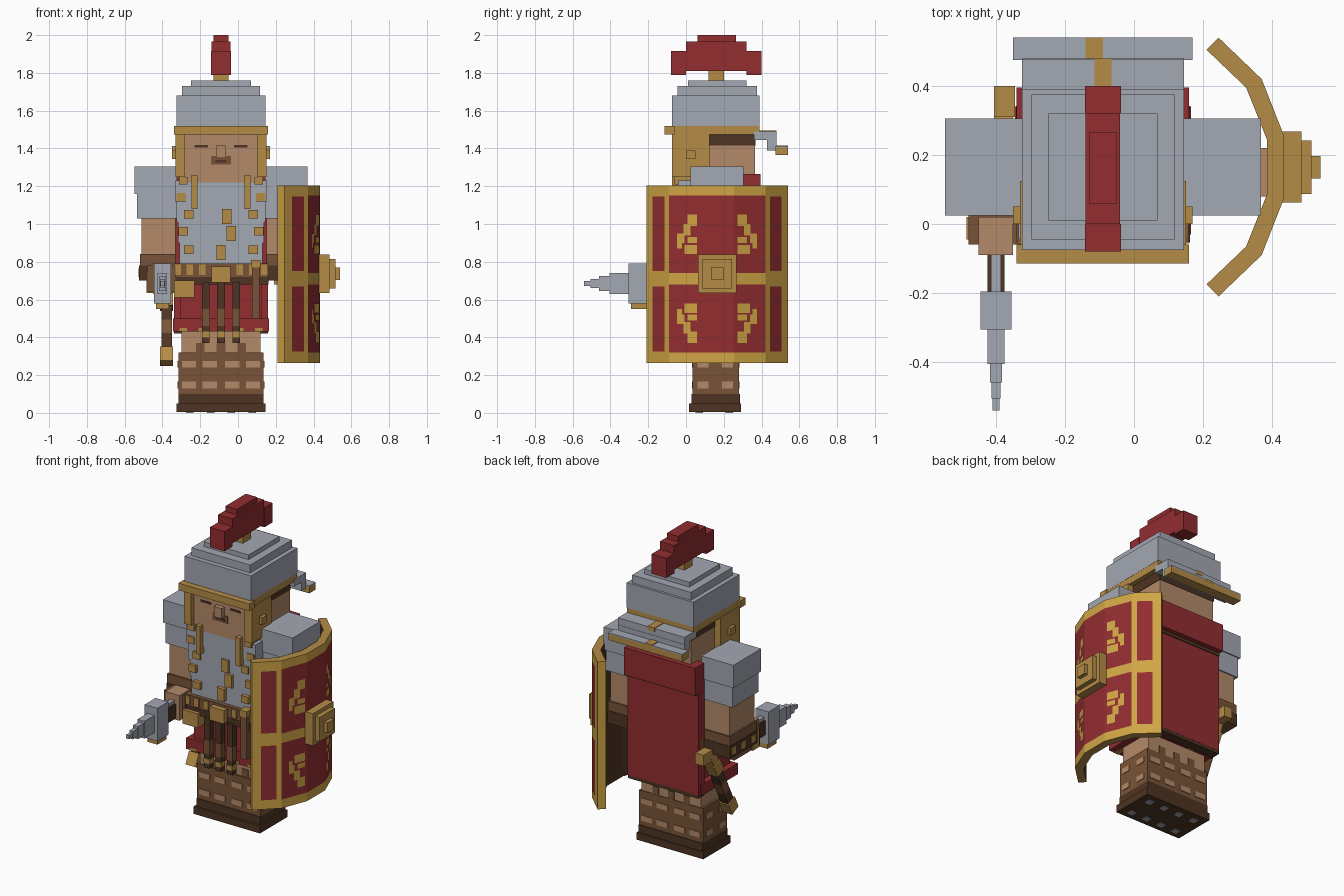
import bpy
import bmesh
from mathutils import Matrix, Vector

cube = bpy.data.objects.get("Cube")
if cube:
    bpy.data.objects.remove(cube, do_unlink=True)

CENTRE = -.09  # middle of the figure; the shield shifts it off x = 0


def paint(name, code):
    """One flat material from an sRGB hex code."""
    channels = [int(code[i:i + 2], 16) / 255 for i in (0, 2, 4)]
    linear = [c / 12.92 if c < .04 else ((c + .055) / 1.055) ** 2.4 for c in channels]
    material = bpy.data.materials.new(name)
    material.use_nodes = True
    material.diffuse_color = (*linear, 1)
    material.node_tree.nodes["Principled BSDF"].inputs["Base Color"].default_value = (*linear, 1)
    return material


steel = paint("steel grey", "a3a8b2")
bronze = paint("bronze", "b58c47")
yellow = paint("shield yellow", "d0a545")
red = paint("cloth red", "922d30")
skin = paint("skin", "b48a6a")
leather = paint("leather brown", "795438")
dark = paint("dark brown", "4e3423")


def finish(name, bm, materials):
    mesh = bpy.data.meshes.new(name)
    bm.to_mesh(mesh)
    bm.free()
    for material in materials:
        mesh.materials.append(material)
    obj = bpy.data.objects.new(name, mesh)
    bpy.context.collection.objects.link(obj)
    return obj


def block(name, material, width, y, z, x=0, mirror=False, tilt=0):
    """Box centred at x from the body middle, spanning the y and z ranges."""
    for side in ((1, -1) if mirror else (1,)):
        bm = bmesh.new()
        size = (width, y[1] - y[0], z[1] - z[0], 1)
        bmesh.ops.create_cube(bm, size=1, matrix=Matrix.Diagonal(size))
        label = name if not mirror else ("left_" if side > 0 else "right_") + name
        obj = finish(label, bm, [material])
        obj.location = (CENTRE + side * x, sum(y) / 2, sum(z) / 2)
        obj.rotation_euler.x = tilt


# Boots and legs
block("sole", dark, width=.47, y=(.015, .29), z=(.004, .05))
for row in (-.08, .08):
    for column in range(4):
        block("hobnail", steel, width=.04, y=(.13 + row, .17 + row), z=(0, .006), x=column * .11 - .165)
block("boot_welt", dark, width=.45, y=(.03, .285), z=(.05, .1))
block("boots", leather, width=.45, y=(.035, .28), z=(.1, .32))
block("legs", skin, width=.42, y=(.045, .275), z=(.32, .5))
for z in ((.13, .165), (.24, .275)):
    for x in (.06, .17):
        block("boot_opening", skin, width=.075, y=(.031, .284), z=z, x=x, mirror=True)
    for y in ((.06, .12), (.19, .25)):
        block("boot_side_opening", skin, width=.458, y=y, z=z)
for x in (-.11, 0, .11):
    block("boot_lace", leather, width=.045, y=(.041, .279), z=(.32, .37), x=x)

# Skirt, hem and hanging straps
block("skirt", red, width=.43, y=(-.01, .33), z=(.48, .7))
block("skirt_hem", red, width=.51, y=(-.03, .34), z=(.43, .5))
for x in (.1, .2):
    block("hem_trim", bronze, width=.04, y=(-.034, .344), z=(.43, .45), x=x, mirror=True)
for x in (-.08, 0, .08):
    block("apron_strap", dark, width=.04, y=(-.07, -.03), z=(.37, .69), x=x)
    block("strap_middle", leather, width=.042, y=(-.073, -.03), z=(.46, .55), x=x)
    block("strap_tip", bronze, width=.042, y=(-.075, -.03), z=(.4, .43), x=x)
block("dagger_sheath", leather, width=.04, y=(-.08, -.03), z=(.5, .78), x=.185)
block("dagger_pommel", bronze, width=.05, y=(-.085, -.03), z=(.77, .81), x=.185)

# Belt
block("belt", leather, width=.5, y=(-.05, .34), z=(.68, .79))
block("belt_lower_edge", dark, width=.505, y=(-.053, .342), z=(.68, .72))
block("buckle", bronze, width=.1, y=(-.085, -.04), z=(.69, .775))
for x in (.1, .165, .23):
    block("belt_stud", bronze, width=.035, y=(-.057, .344), z=(.73, .785), x=x, mirror=True)
block("hip_pouch", bronze, width=.11, y=(-.075, .04), z=(.61, .7), x=-.195)

# Banded armour, each band a little wider than the one below
for i in range(4):
    block("armour_band", steel, width=.44 + i * .016, y=(-.025 - i * .006, .33),
          z=(.79 + i * .11, .9 + i * .11))
for x, z in ((.03, 1.0), (.055, .91), (0, .81)):
    block("centre_clasp", bronze, width=.05, y=(-.049, 0), z=(z, z + .08), x=x)
for x, z in ((.17, 1.03), (.2, .94), (.17, .84), (.21, 1.12)):
    block("side_clasp", bronze, width=.05, y=(-.049, 0), z=(z, z + .045), x=x, mirror=True)
block("collar", red, width=.31, y=(-.04, .34), z=(1.22, 1.255))

# Cape
block("cape_top", red, width=.5, y=(.3, .395), z=(1.09, 1.265))
block("cape_shadow_edge", dark, width=.498, y=(.3, .365), z=(1.07, 1.09))
block("cape", red, width=.5, y=(.3, .36), z=(.44, 1.09))
block("cape_hem", dark, width=.498, y=(.3, .359), z=(.42, .44))

# Arms
block("shoulder_top", steel, width=.225, y=(.025, .305), z=(1.16, 1.305), x=.345, mirror=True)
block("shoulder_lower", steel, width=.21, y=(.032, .298), z=(1.03, 1.16), x=.34, mirror=True)
block("upper_arm", skin, width=.18, y=(.04, .29), z=(.84, 1.03), x=.33, mirror=True)
block("bracer", leather, width=.19, y=(.03, .3), z=(.7, .84), x=.335, mirror=True)
block("bracer_band", dark, width=.196, y=(.027, .303), z=(.7, .78), x=.335, mirror=True)
for y in ((.05, .09), (.15, .19), (.25, .29)):
    block("bracer_stud", bronze, width=.202, y=y, z=(.72, .765), x=.335, mirror=True)
block("forearm", leather, width=.15, y=(-.06, .2), z=(.64, .78), x=-.315)
block("cuff", bronze, width=.16, y=(-.045, .02), z=(.635, .75), x=-.315)
block("hand", skin, width=.1, y=(-.09, .02), z=(.63, .79), x=-.31)
block("shield_arm", skin, width=.2, y=(.08, .22), z=(.68, .82), x=.38)

# Sword pointing forward
block("sword_grip", dark, width=.05, y=(-.2, 0), z=(.64, .73), x=-.31)
block("sword_grip_ridge", steel, width=.03, y=(-.2, 0), z=(.63, .75), x=-.31)
block("sword_guard", steel, width=.09, y=(-.305, -.195), z=(.58, .79), x=-.31)
block("guard_foot", bronze, width=.07, y=(-.29, -.2), z=(.55, .58), x=-.31)
tip = -.305
for length, half, width in ((.1, .055, .05), (.055, .04, .035), (.045, .025, .025), (.035, .012, .02)):
    block("sword_blade", steel, width=width, y=(tip - length, tip), z=(.685 - half, .685 + half), x=-.31)
    tip -= length

# Scabbard hanging on a slant at the right hip
for i, material in enumerate((bronze, dark, leather, dark, bronze, bronze)):
    y, z = .11 + i * .036, .3 + i * .073
    wide = .07 if i in (0, 4) else .055
    block("scabbard_part", material, width=wide, y=(y - wide / 2, y + wide / 2),
          z=(z - .041, z + .041), x=-.288, tilt=-.45)
block("scabbard_mouth", bronze, width=.06, y=(.31, .4), z=(.66, .73), x=-.285)

# Head and face
block("head", skin, width=.4, y=(-.045, .365), z=(1.22, 1.5))
block("hair", dark, width=.406, y=(.1, .368), z=(1.415, 1.478))
block("nose", skin, width=.055, y=(-.075, -.04), z=(1.35, 1.415))
block("moustache", leather, width=.105, y=(-.051, -.04), z=(1.315, 1.36))
block("mouth", dark, width=.06, y=(-.053, -.04), z=(1.325, 1.34))
block("eye", dark, width=.07, y=(-.05, -.04), z=(1.405, 1.417), x=.105, mirror=True)

# Helmet
block("cheek_guard", bronze, width=.05, y=(-.075, .125), z=(1.25, 1.48), x=.215, mirror=True)
block("cheek_tip", bronze, width=.045, y=(-.06, .06), z=(1.21, 1.25), x=.2, mirror=True)
block("ear_boss", bronze, width=.03, y=(0, .05), z=(1.345, 1.39), x=.245, mirror=True)
block("chin_strap", bronze, width=.03, y=(-.075, -.035), z=(1.08, 1.26), x=.14, mirror=True)
block("helmet_band", bronze, width=.468, y=(-.073, .388), z=(1.475, 1.52))
block("brow_guard", bronze, width=.5, y=(-.115, -.06), z=(1.475, 1.52))
block("helmet_bowl", steel, width=.47, y=(-.075, .39), z=(1.52, 1.68))
block("helmet_step", steel, width=.415, y=(-.045, .375), z=(1.68, 1.73))
block("helmet_crown", steel, width=.315, y=(.01, .32), z=(1.73, 1.76))
block("neck_guard", steel, width=.47, y=(.36, .478), z=(1.445, 1.49))
block("neck_guard_riser", steel, width=.47, y=(.43, .48), z=(1.39, 1.445))
block("neck_guard_rim", bronze, width=.52, y=(.475, .54), z=(1.365, 1.405))
block("neck_guard_plate", steel, width=.52, y=(.475, .54), z=(1.405, 1.412))
block("neck_stripe", bronze, width=.05, y=(.39, .48), z=(1.47, 1.494))
block("neck_rim_stripe", bronze, width=.05, y=(.48, .541), z=(1.4, 1.416), x=-.025)

# Crest
block("crest_post", bronze, width=.08, y=(.12, .2), z=(1.75, 1.82))
block("crest_arch", red, width=.1, y=(0, .32), z=(1.81, 1.965))
block("crest_top", red, width=.08, y=(.06, .265), z=(1.9, 2))
block("crest_front", red, width=.105, y=(-.08, 0), z=(1.79, 1.915))
block("crest_back", red, width=.105, y=(.32, .4), z=(1.79, 1.915))

# Curved shield: a faceted profile, mirrored about its middle
MIDDLE = .165


def mirrored(half):
    return half + [(x, 2 * MIDDLE - y) for x, y in reversed(half)]


outer = mirrored([(.245, -.21), (.37, -.09), (.435, .075)])
inner = mirrored([(.21, -.175), (.325, -.065), (.385, .085)])
levels = (.265, .32, .68, .74, 1.15, 1.205)
bm = bmesh.new()


def face(points, index):
    bm.faces.new([bm.verts.new(p) for p in points]).material_index = index


def wall(a, b, low, high, index):
    face([(*a, low), (*b, low), (*b, high), (*a, high)], index)


YELLOW, RED, DARK, BRONZE = range(4)
for i in range(5):
    for k in range(5):
        is_field = i in (1, 2, 3) and k in (1, 3)
        wall(outer[i], outer[i + 1], levels[k], levels[k + 1], RED if is_field else YELLOW)
    wall(inner[i + 1], inner[i], levels[0], levels[-1], DARK)
    ring = [outer[i], outer[i + 1], inner[i + 1], inner[i]]
    face([(*p, levels[-1]) for p in ring], BRONZE)
    face([(*p, levels[0]) for p in reversed(ring)], BRONZE)
wall(inner[0], outer[0], levels[0], levels[-1], YELLOW)
wall(outer[-1], inner[-1], levels[0], levels[-1], YELLOW)


def plate(panel, u, z, index):
    """Thin painted patch lying on one shield panel."""
    a, b = Vector(outer[panel]), Vector(outer[panel + 1])
    along = b - a
    lift = Vector((along.y, -along.x)).normalized() * .004
    wall(a + along * u[0] + lift, a + along * u[1] + lift, z[0], z[1], index)


for panel in (0, 4):
    u = (.3, .82) if panel == 0 else (.18, .7)
    for z in ((.325, .67), (.75, 1.145)):
        plate(panel, u, z, RED)
ornament = (((.6, .9), (.28, .34)), ((.48, .7), (.23, .29)), ((.27, .5), (.19, .24)),
            ((.27, .42), (.16, .19)), ((.6, .9), (.19, .22)), ((.5, .9), (.13, .18)))
for (start, end), (low, high) in ornament:
    for z in ((.71 + low, .71 + high), (.71 - high, .71 - low)):
        plate(1, (start, end), z, YELLOW)
        plate(3, (1 - end, 1 - start), z, YELLOW)
finish("shield", bm, [yellow, red, dark, bronze])

# Stepped shield boss
for size, reach in ((.205, .485), (.155, .515), (.065, .54)):
    block("shield_boss", bronze, width=reach - .42, y=(MIDDLE - size / 2, MIDDLE + size / 2),
          z=(.737 - size / 2, .737 + size / 2), x=(reach + .42) / 2 - CENTRE)
